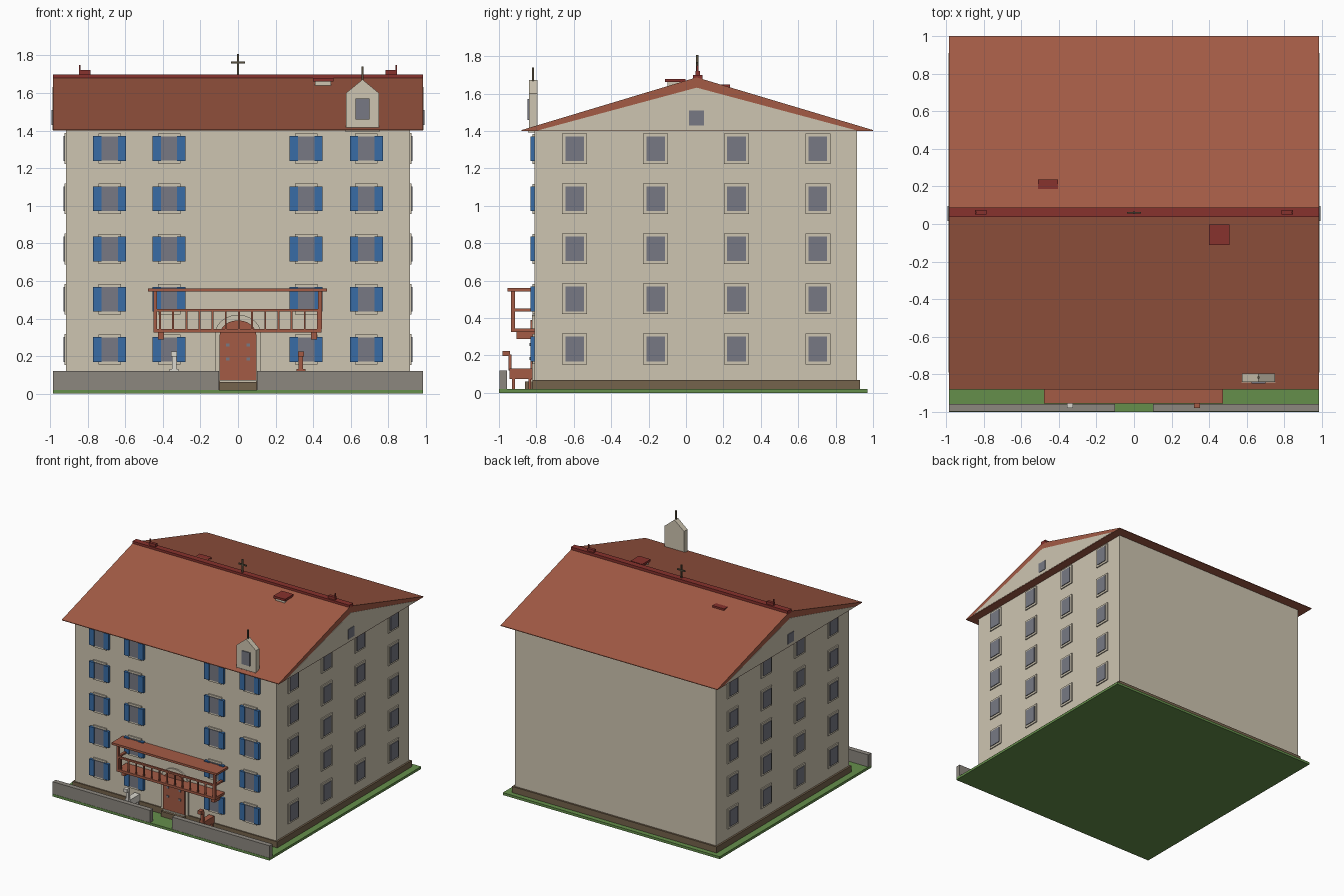
import bpy, bmesh, math

if "Cube" in bpy.data.objects:
    bpy.data.objects.remove(bpy.data.objects["Cube"])


def material(name, hexcode):
    m = bpy.data.materials.new(name)
    ch = [int(hexcode[i:i + 2], 16) / 255 for i in (0, 2, 4)]
    m.diffuse_color = [c / 12.92 if c < 0.04 else ((c + 0.055) / 1.055) ** 2.4 for c in ch] + [1]
    m.use_nodes = True
    m.node_tree.nodes["Principled BSDF"].inputs["Base Color"].default_value = m.diffuse_color
    return m


GRASS = material("grass green", "658F4B")
PLINTH = material("earth brown", "75634C")
CREAM = material("cream plaster", "CEC5B1")
TILE = material("terracotta", "A35B45")
RIDGE = material("dark red", "87322D")
BLUE = material("shutter blue", "386CA6")
GLASS = material("slate glass", "777983")
STONE = material("stone grey", "8C877F")
WHITE = material("white", "DAD7CE")
IRON = material("dark iron", "59503F")


def finish(name, bm, mat):
    bmesh.ops.recalc_face_normals(bm, faces=bm.faces)
    me = bpy.data.meshes.new(name)
    bm.to_mesh(me)
    bm.free()
    me.materials.append(mat)
    ob = bpy.data.objects.new(name, me)
    bpy.context.collection.objects.link(ob)
    return ob


def boxes(name, mat, *spans):
    """One object of boxes, each span (x0, x1, y0, y1, z0, z1)."""
    bm = bmesh.new()
    for x0, x1, y0, y1, z0, z1 in spans:
        vs = bmesh.ops.create_cube(bm, size=1)["verts"]
        for v in vs:
            v.co = ((x0 + x1) / 2 + v.co.x * (x1 - x0),
                    (y0 + y1) / 2 + v.co.y * (y1 - y0),
                    (z0 + z1) / 2 + v.co.z * (z1 - z0))
    return finish(name, bm, mat)


def prism(name, mat, profile, axis, a, b):
    """Extrude a 2D profile along x (profile is y,z) or y (profile is x,z)."""
    bm = bmesh.new()
    place = (lambda p, t: (t, p[0], p[1])) if axis == "x" else (lambda p, t: (p[0], t, p[1]))
    lo = [bm.verts.new(place(p, a)) for p in profile]
    hi = [bm.verts.new(place(p, b)) for p in profile]
    bm.faces.new(lo)
    bm.faces.new(hi)
    n = len(profile)
    for i in range(n):
        bm.faces.new((lo[i], lo[(i + 1) % n], hi[(i + 1) % n], hi[i]))
    return finish(name, bm, mat)


# Ground, plinth, body and garden wall
boxes("ground", GRASS, (-.985, .985, -1, .97, 0, .02))
boxes("plinth", PLINTH, (-.93, .93, -.82, .93, .02, .07))
boxes("building_walls", CREAM, (-.915, .915, -.81, .915, .07, 1.4))
boxes("garden_wall", STONE, (-.985, -.10, -.998, -.958, .02, .12),
      (.10, .985, -.998, -.958, .02, .12))

# Roof with closed gable ends
prism("roof", TILE, [(-.88, 1.4), (1, 1.4), (1, 1.405), (.057, 1.687), (-.88, 1.405)], "x", -.985, .985)
gable = [(-.79, 1.404), (.91, 1.404), (.057, 1.632)]
for s, side in ((-1, "left"), (1, "right")):
    prism(side + "_gable", CREAM, gable, "x", s * .98, s * .987)
    boxes(side + "_gable_window", GLASS, (s * .985, s * .992, .015, .095, 1.43, 1.51))

# Side windows: frame behind, pane in front
levels = [.235 + .2675 * i for i in range(5)]
frames, panes = [], []
for s in (-1, 1):
    for y in (-.595, -.162, .27, .705):
        for z in levels:
            frames.append((s * .91, s * .924, y - .067, y + .067, z - .082, z + .082))
            panes.append((s * .91, s * .93, y - .05, y + .05, z - .066, z + .066))
boxes("side_window_frames", CREAM, *frames)
boxes("side_window_panes", GLASS, *panes)

# Front windows with shutter pairs
frames, panes, shutters = [], [], []
for x in (-.683, -.367, .363, .683):
    for z in levels:
        frames.append((x - .06, x + .06, -.82, -.80, z - .08, z + .08))
        panes.append((x - .043, x + .043, -.825, -.80, z - .065, z + .065))
        for s in (-1, 1):
            a, b = sorted((x + s * .043, x + s * .088))
            shutters.append((a, b, -.832, -.80, z - .066, z + .066))
boxes("front_window_frames", CREAM, *frames)
boxes("front_window_panes", GLASS, *panes)
boxes("shutters", BLUE, *shutters)


# Arched entrance
def arch(half, z0, spring, rise):
    pts = [(-half, z0), (half, z0)]
    return pts + [(half * math.cos(t * math.pi / 12), spring + rise * math.sin(t * math.pi / 12))
                  for t in range(13)]


prism("door_surround", CREAM, arch(.123, .07, .315, .105), "y", -.80, -.823)
prism("door", TILE, arch(.098, .07, .31, .08), "y", -.80, -.832)
boxes("door_threshold", CREAM, (-.098, .098, -.84, -.81, .062, .072))
boxes("door_step", PLINTH, (-.098, .098, -.86, -.81, .02, .062))
boxes("door_plates", GLASS, *[(x - .01, x + .01, -.836, -.83, z - .008, z + .008)
                              for x in (-.055, .055) for z in (.185, .26)])

# Timber balcony: canopy, floor, posts, rails, balusters and brackets
timber = [(-.48, .475, -.955, -.81, .543, .56),
          (-.45, .445, -.935, -.81, .325, .345),
          (-.45, .445, -.935, -.92, .436, .45)]
for x in (-.441, .436):
    timber += [(x - .01, x + .01, -.935, -.915, .345, .543),
               (x - .01, x + .01, -.935, -.81, .436, .45)]
for x in (-.41, .405):
    timber.append((x - .016, x + .016, -.905, -.81, .287, .325))
for i in range(13):
    x = -.415 + i * .07
    timber.append((x - .005, x + .005, -.932, -.922, .345, .436))
boxes("balcony", TILE, *timber)


# Two garden animal statues
def animal(name, x, mat):
    parts = [(x - .024, x + .024, -.945, -.82, .075, .13),
             (x - .012, x + .012, -.95, -.932, .12, .205),
             (x - .016, x + .016, -.98, -.94, .197, .225)]
    for lx in (-.016, .016):
        for y in (-.922, -.836):
            parts.append((x + lx - .007, x + lx + .007, y - .007, y + .007, .02, .076))
    boxes(name, mat, *parts)


animal("white_animal", -.34, WHITE)
animal("brown_animal", .335, TILE)

# Ridge cap with end blocks, spikes and cross
boxes("ridge_cap", RIDGE, (-.985, .985, .038, .087, 1.67, 1.70))
boxes("ridge_blocks", RIDGE, *[(s * .815 - .03, s * .815 + .03, .05, .074, 1.70, 1.722) for s in (-1, 1)])
boxes("ridge_spikes", RIDGE, *[(s * .841 - .004, s * .841 + .004, .057, .066, 1.72, 1.75) for s in (-1, 1)])
boxes("ridge_cross", IRON, (-.006, .006, .054, .066, 1.69, 1.807),
      (-.036, .036, .055, .065, 1.757, 1.768))

# Chimneys low on each roof slope
boxes("front_chimney", CREAM, (.41, .495, -.10, -.01, 1.60, 1.663))
boxes("front_chimney_cap", RIDGE, (.40, .507, -.113, -.003, 1.661, 1.679))
boxes("back_chimney", CREAM, (-.50, -.415, .14, .225, 1.58, 1.632))
boxes("back_chimney_cap", RIDGE, (-.512, -.404, .13, .236, 1.63, 1.648))

# Slim bell dormer on the front eave
prism("dormer", CREAM, [(.575, 1.415), (.75, 1.415), (.75, 1.60), (.6625, 1.672), (.575, 1.60)],
      "y", -.84, -.795)
boxes("dormer_base", CREAM, (.572, .753, -.845, -.79, 1.393, 1.416))
boxes("dormer_window", GLASS, (.625, .70, -.848, -.84, 1.46, 1.57))
boxes("dormer_spike", IRON, (.657, .668, -.823, -.812, 1.66, 1.74))
